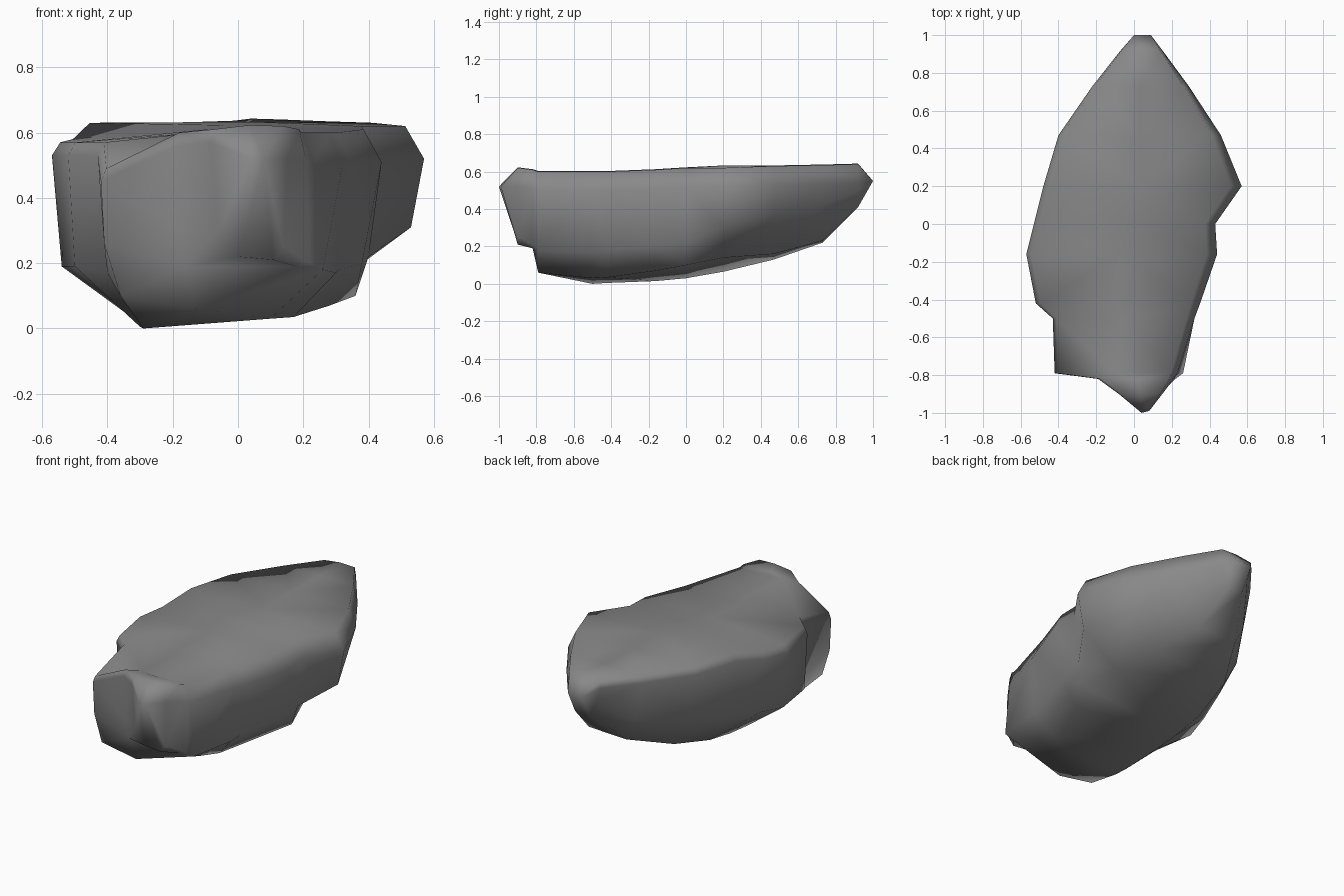
import bpy, bmesh

# Cross-sections along the rock, front to back:
# y, | left: widest x, rim z, foot x, foot z, base x, base z
#    | right: base x, base z, foot x, foot z, widest x, rim z
SECTIONS = [
    (-0.90, -0.08, 0.61, -0.06, 0.30, 0.00, 0.22, 0.11, 0.21, 0.14, 0.25, 0.15, 0.62),
    (-0.82, -0.19, 0.60, -0.18, 0.30, -0.16, 0.19, 0.18, 0.19, 0.22, 0.20, 0.21, 0.61),
    (-0.79, -0.42, 0.49, -0.41, 0.26, -0.36, 0.10, -0.13, 0.06, 0.26, 0.18, 0.23, 0.60),
    (-0.50, -0.43, 0.57, -0.40, 0.17, -0.29, 0.00, 0.10, 0.03, 0.30, 0.17, 0.32, 0.60),
    (-0.42, -0.52, 0.57, -0.50, 0.19, -0.30, 0.005, 0.17, 0.035, 0.31, 0.18, 0.35, 0.60),
    (-0.16, -0.57, 0.57, -0.54, 0.19, -0.30, 0.015, 0.28, 0.07, 0.38, 0.20, 0.44, 0.61),
    (0.00, -0.53, 0.58, -0.50, 0.21, -0.30, 0.03, 0.36, 0.10, 0.40, 0.22, 0.43, 0.62),
    (0.20, -0.48, 0.63, -0.44, 0.25, -0.30, 0.065, 0.30, 0.14, 0.53, 0.31, 0.57, 0.62),
    (0.47, -0.40, 0.63, -0.34, 0.29, -0.25, 0.13, 0.25, 0.16, 0.40, 0.36, 0.46, 0.63),
    (0.73, -0.22, 0.63, -0.17, 0.35, -0.11, 0.22, 0.14, 0.23, 0.23, 0.42, 0.29, 0.635),
    (0.92, -0.07, 0.63, -0.04, 0.50, 0.00, 0.41, 0.10, 0.41, 0.12, 0.50, 0.15, 0.64),
]
# Blunt ends: left and right corner
FRONT_TIP = ((0.04, -1.0, 0.52), (0.08, -0.99, 0.52))
BACK_TIP = ((0.00, 1.0, 0.55), (0.09, 1.0, 0.55))


def section_points(y, lw, lz, lfx, lfz, lbx, lbz, rbx, rbz, rfx, rfz, rw, rz):
    """Closed outline: top middle, right side, base, left side."""
    c, w = (lw + rw) / 2, (rw - lw) / 2
    top = max(lz, rz) + 0.003
    return [
        (c, y, top), (c + 0.89 * w, y, rz), (rw, y, rz - 0.10), (rfx, y, rfz), (rbx, y, rbz),
        (lbx, y, lbz), (lfx, y, lfz), (lw, y, lz - 0.04), (c - 0.95 * w, y, lz),
    ]


bm = bmesh.new()
rings = [[bm.verts.new(p) for p in section_points(*s)] for s in SECTIONS]
n = len(rings[0])

# Sides
for a, b in zip(rings, rings[1:]):
    for i in range(n):
        j = (i + 1) % n
        bm.faces.new((a[i], a[j], b[j], b[i]))

# Blunt tips: each half of the end ring closes onto its own corner
for ring, tip in ((rings[0], FRONT_TIP), (rings[-1], BACK_TIP)):
    left, right = (bm.verts.new(p) for p in tip)
    for i in range(n):
        j = (i + 1) % n
        if i == 4:
            bm.faces.new((ring[i], ring[j], left, right))
        else:
            bm.faces.new((ring[i], ring[j], right if i < 4 else left))
    bm.faces.new((ring[0], left, right))

bmesh.ops.triangulate(bm, faces=bm.faces[:])
bmesh.ops.recalc_face_normals(bm, faces=bm.faces[:])
mesh = bpy.data.meshes.new("boulder")
bm.to_mesh(mesh)
bm.free()

boulder = bpy.data.objects.new("boulder", mesh)
bpy.context.collection.objects.link(boulder)

# Single grey stone colour
stone = bpy.data.materials.new("grey_stone")
stone.diffuse_color = (0.25, 0.25, 0.25, 1)
mesh.materials.append(stone)

# Soft worn surface
for poly in mesh.polygons:
    poly.use_smooth = True
